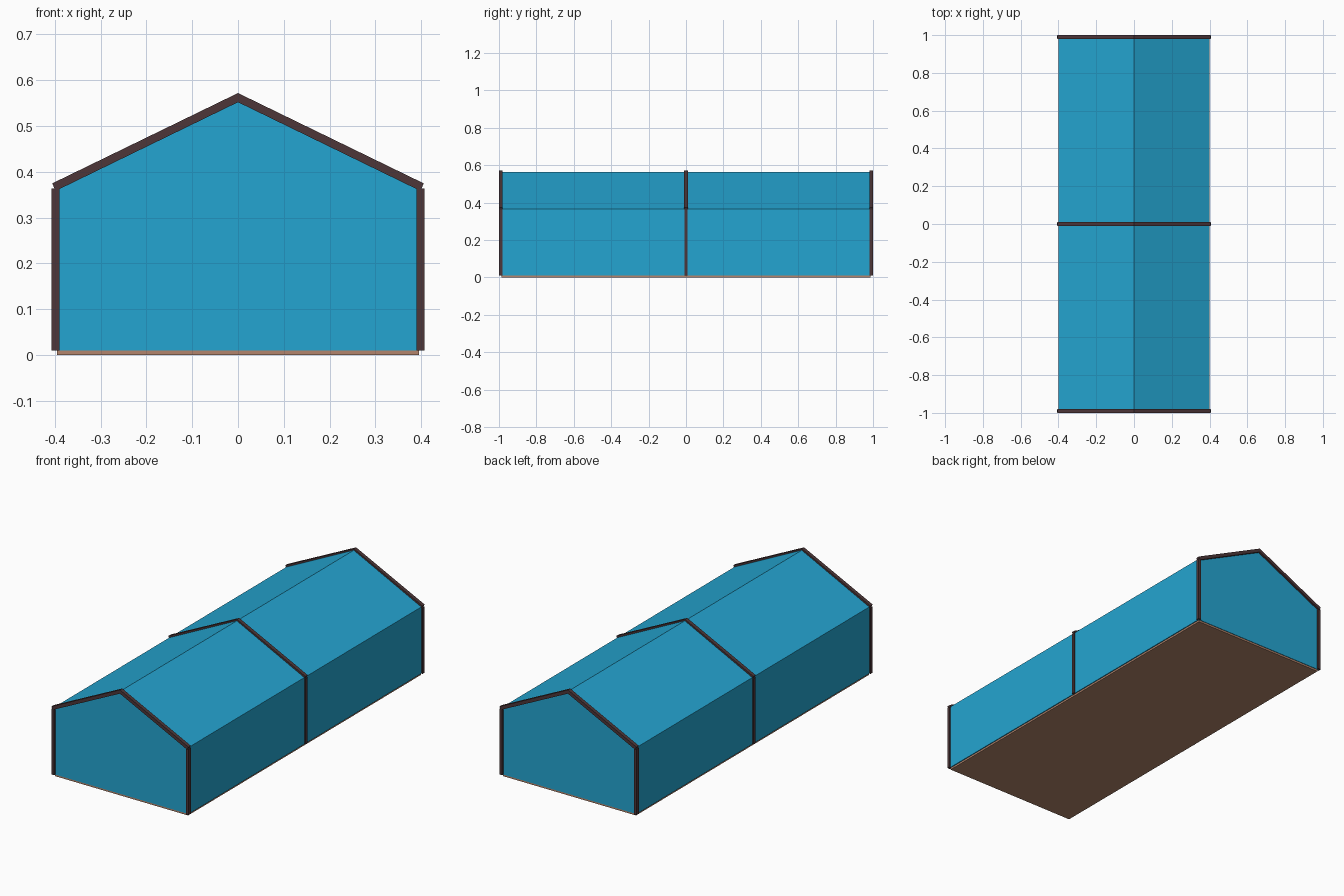
import bpy, bmesh
from mathutils import Vector

if "Cube" in bpy.data.objects:
    bpy.data.objects.remove(bpy.data.objects["Cube"])


def material(name, rgb):
    """Flat colour from 0-255 display values."""
    lin = [(c / 255 / 12.92) if c < 11 else ((c / 255 + 0.055) / 1.055) ** 2.4 for c in rgb]
    m = bpy.data.materials.new(name)
    m.diffuse_color = (*lin, 1)
    m.use_nodes = True
    m.node_tree.nodes["Principled BSDF"].inputs["Base Color"].default_value = m.diffuse_color
    return m


BLUE = material("blue_canvas", (36, 165, 209))
DARK = material("dark_frame", (77, 54, 56))
TAN = material("tan_floor", (180, 133, 108))


def extrude_profiles(name, profiles, y0, y1, mat):
    """Extrude closed (x, z) outlines along y into one object."""
    bm = bmesh.new()
    for pts in profiles:
        face = bm.faces.new([bm.verts.new((x, y0, z)) for x, z in pts])
        ext = bmesh.ops.extrude_face_region(bm, geom=[face])
        verts = [g for g in ext["geom"] if isinstance(g, bmesh.types.BMVert)]
        bmesh.ops.translate(bm, verts=verts, vec=(0, y1 - y0, 0))
    bmesh.ops.recalc_face_normals(bm, faces=bm.faces)
    me = bpy.data.meshes.new(name)
    bm.to_mesh(me)
    bm.free()
    me.materials.append(mat)
    ob = bpy.data.objects.new(name, me)
    bpy.context.collection.objects.link(ob)
    return ob


def rect(x0, x1, z0, z1):
    return [(x0, z0), (x1, z0), (x1, z1), (x0, z1)]


def mirrored(pts):
    return [(-x, z) for x, z in pts]


# Main dimensions
WALL_X, BASE, EAVE, RIDGE = 0.40, 0.01, 0.367, 0.564
HALF = 0.009          # half thickness of frame members
END_Y = 0.99          # centre line of the end frames

# Floor slab
extrude_profiles("floor", [rect(-0.395, 0.395, 0, BASE)], -0.987, 0.987, TAN)

# Canvas walls, gables and roof
shell = [(-WALL_X, BASE), (WALL_X, BASE), (WALL_X, EAVE), (0, RIDGE), (-WALL_X, EAVE)]
extrude_profiles("canvas_shell", [shell], -END_Y, END_Y, BLUE)

# Rafter outline: mitred at the ridge, square cut at the eave
top, end = Vector((0, 0.562)), Vector((0.402, 0.3665))
d = (end - top).normalized()
n = Vector((-d.y, d.x)) * HALF
rise = HALF / d.x
rafter = [(0, top.y - rise), tuple(end - n), tuple(end + n), (0, top.y + rise)]
post = rect(WALL_X - 0.01, WALL_X + 0.007, BASE, 0.363)

# Portal frames at both ends and the middle
for label, y in (("front", -END_Y), ("middle", 0), ("back", END_Y)):
    extrude_profiles(label + "_posts", [post, mirrored(post)], y - HALF, y + HALF, DARK)
    extrude_profiles(label + "_rafters", [rafter, mirrored(rafter)], y - 0.01, y + 0.01, DARK)
